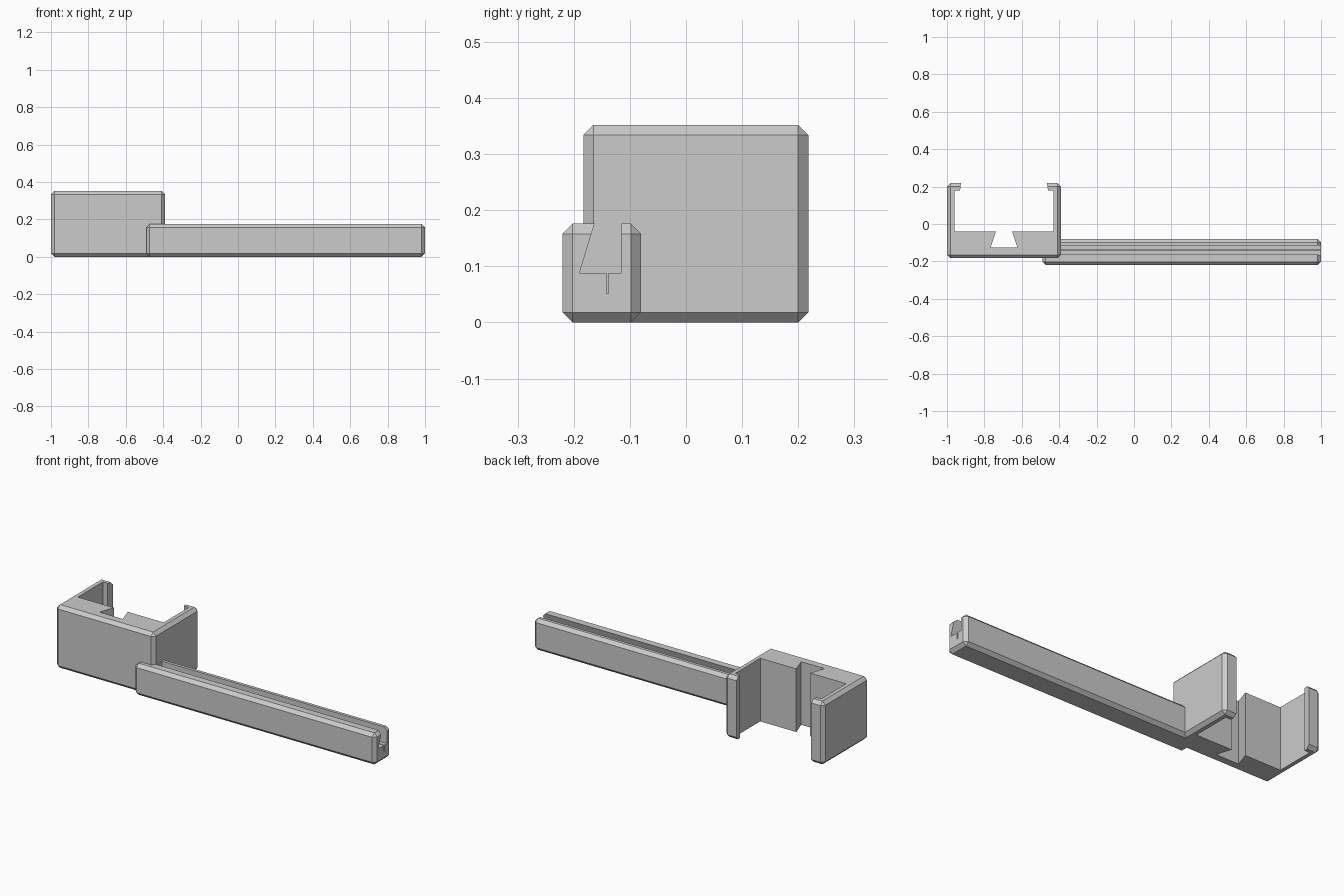
import bpy
import bmesh
from mathutils import Vector

CHAMFER = 0.018

cube = bpy.data.objects.get("Cube")
if cube:
    bpy.data.objects.remove(cube, do_unlink=True)

grey = bpy.data.materials.new("plain grey")
grey.use_nodes = True
GREY = (0.6, 0.6, 0.6, 1)
grey.diffuse_color = GREY
grey.node_tree.nodes["Principled BSDF"].inputs["Base Color"].default_value = GREY


def add_object(name, bm):
    bmesh.ops.recalc_face_normals(bm, faces=bm.faces[:])
    mesh = bpy.data.meshes.new(name)
    bm.to_mesh(mesh)
    bm.free()
    mesh.materials.append(grey)
    obj = bpy.data.objects.new(name, mesh)
    bpy.context.collection.objects.link(obj)
    return obj


def chamfered_box(name, low, high):
    """Box between two corners with every edge chamfered."""
    bm = bmesh.new()
    bmesh.ops.create_cube(bm, size=1)
    low, high = Vector(low), Vector(high)
    for v in bm.verts:
        v.co = (low + high) / 2 + v.co * (high - low)
    bmesh.ops.bevel(bm, geom=bm.edges[:], offset=CHAMFER, segments=1,
                    affect='EDGES', profile=0.5)
    return add_object(name, bm)


def prism(name, points, vector):
    """Extrude a closed outline of 3D points along a vector."""
    bm = bmesh.new()
    face = bm.faces.new([bm.verts.new(p) for p in points])
    grown = bmesh.ops.extrude_face_region(bm, geom=[face])
    # the extrusion keeps the first face as the opposite cap
    moved = [g for g in grown["geom"] if isinstance(g, bmesh.types.BMVert)]
    bmesh.ops.translate(bm, verts=moved, vec=vector)
    return add_object(name, bm)


def carve(obj, cutter):
    """Subtract the cutter, bake the result and remove the cutter."""
    cutter.hide_render = True
    mod = obj.modifiers.new("cut", 'BOOLEAN')
    mod.operation = 'DIFFERENCE'
    mod.solver = 'EXACT'
    mod.object = cutter
    bpy.context.view_layer.update()
    graph = bpy.context.evaluated_depsgraph_get()
    baked = bpy.data.meshes.new_from_object(obj.evaluated_get(graph))
    obj.modifiers.clear()
    obj.data = baked
    bpy.data.objects.remove(cutter, do_unlink=True)


# Clip body: chamfered block opened at the back, with two inward lips
clip = chamfered_box("clip_bracket", (-1, -0.183, 0), (-0.39, 0.218, 0.352))
mid = -0.695
half = [(0.23, 0.3), (0.23, 0.218), (0.235, 0.18), (0.265, 0.18), (0.265, -0.04),
        (0.043, -0.04), (0.072, -0.125)]
outline = [(mid + x, y) for x, y in half] + [(mid - x, y) for x, y in reversed(half)]
carve(clip, prism("clip_cutter", [(x, y, -0.1) for x, y in outline], (0, 0, 0.6)))

# Long rail: chamfered bar with an undercut slot and a thin slit in its floor
rail = chamfered_box("slotted_rail", (-0.49, -0.22, 0), (1, -0.08, 0.176))
slot = [(-0.148, 0.226), (-0.163, 0.176), (-0.19, 0.088), (-0.142, 0.088),
        (-0.142, 0.052), (-0.138, 0.052), (-0.138, 0.088), (-0.115, 0.088),
        (-0.115, 0.226)]
carve(rail, prism("slot_cutter", [(-0.389, y, z) for y, z in slot], (1.5, 0, 0)))
